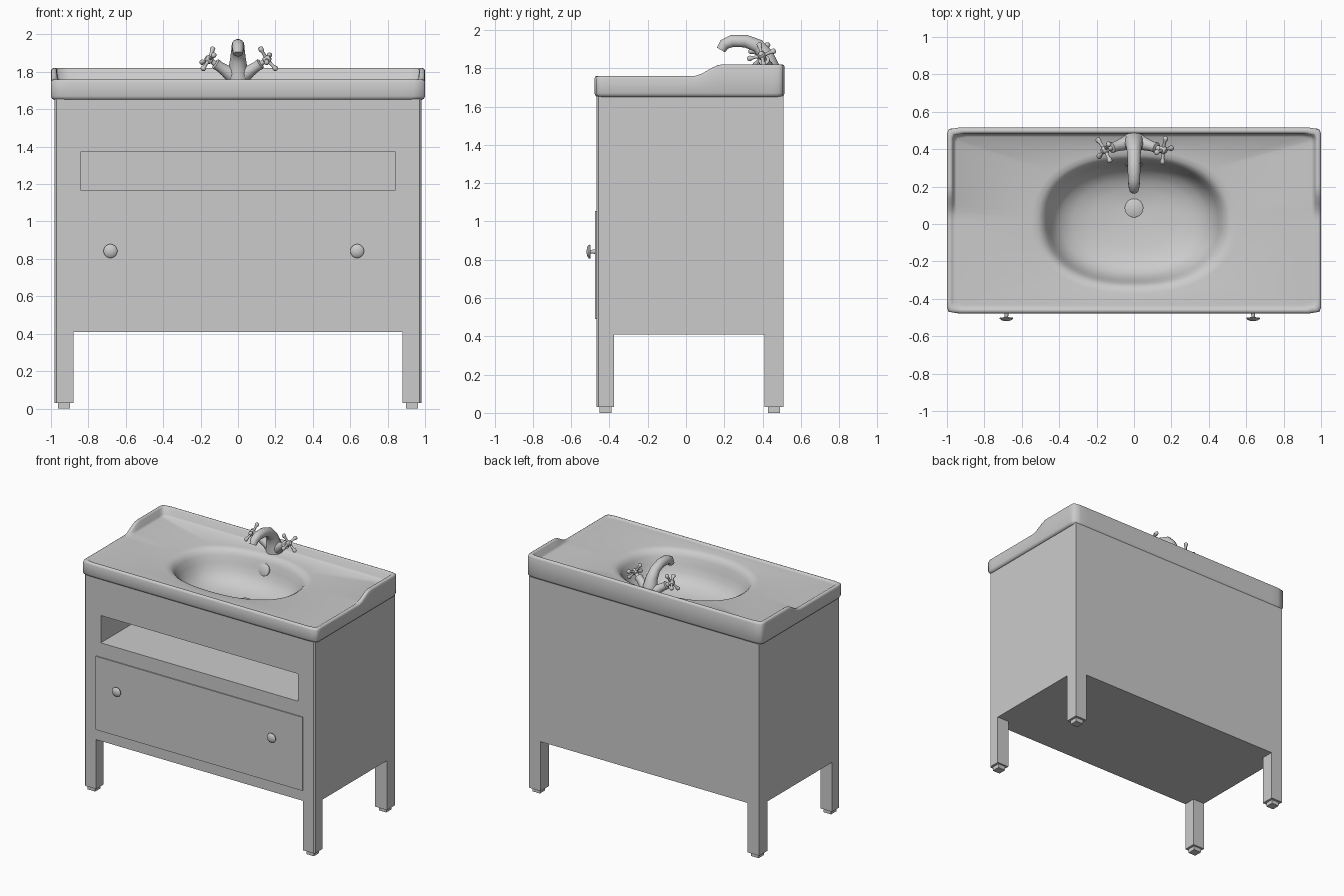
import bpy, bmesh, math
from mathutils import Vector

cube = bpy.data.objects.get("Cube")
if cube:
    bpy.data.objects.remove(cube, do_unlink=True)

GREY = (0.6, 0.6, 0.6, 1)
grey = bpy.data.materials.new("plain grey")
grey.use_nodes = True
grey.diffuse_color = GREY
grey.node_tree.nodes["Principled BSDF"].inputs["Base Color"].default_value = GREY


def activate(ob):
    bpy.ops.object.select_all(action='DESELECT')
    ob.select_set(True)
    bpy.context.view_layer.objects.active = ob


def finish(name, bm, smooth=None):
    bmesh.ops.recalc_face_normals(bm, faces=bm.faces)
    me = bpy.data.meshes.new(name)
    bm.to_mesh(me)
    bm.free()
    me.materials.append(grey)
    ob = bpy.data.objects.new(name, me)
    bpy.context.collection.objects.link(ob)
    if smooth:
        activate(ob)
        bpy.ops.object.shade_smooth_by_angle(angle=math.radians(smooth))
    return ob


def box_mesh(x0, x1, y0, y1, z0, z1):
    bm = bmesh.new()
    bmesh.ops.create_cube(bm, size=1)
    for v in bm.verts:
        v.co = ((x0 + x1) / 2 + v.co.x * (x1 - x0),
                (y0 + y1) / 2 + v.co.y * (y1 - y0),
                (z0 + z1) / 2 + v.co.z * (z1 - z0))
    return bm


def box(name, *size):
    return finish(name, box_mesh(*size))


def lathe(bm, start, axis, profile, n=20):
    """Closed solid of revolution; profile is (distance along axis, radius)."""
    axis = Vector(axis).normalized()
    u = axis.orthogonal().normalized()
    w = axis.cross(u)
    rings = []
    for d, r in profile:
        c = Vector(start) + axis * d
        rings.append([bm.verts.new(c + r * (u * math.cos(a) + w * math.sin(a)))
                      for a in (2 * math.pi * i / n for i in range(n))])
    for a, b in zip(rings, rings[1:]):
        for i in range(n):
            j = (i + 1) % n
            bm.faces.new((a[i], a[j], b[j], b[i]))
    bm.faces.new(rings[0])
    bm.faces.new(rings[-1])


# Cabinet with legs: one block, with the niche, leg gaps and bowl well cut out
bm = box_mesh(-0.98, 0.98, -0.468, 0.51, 0.03, 1.655)
corners = [e for e in bm.edges if all(v.co.y < 0 for v in e.verts)
           and e.verts[0].co.x == e.verts[1].co.x]
corners = [e for e in corners if e.verts[0].co.z != e.verts[1].co.z]
bmesh.ops.bevel(bm, geom=corners, offset=0.01, segments=1, affect='EDGES')
cabinet = finish("cabinet", bm)
cuts = [(-0.84, 0.84, -1, 0.47, 1.165, 1.375),
        (-0.88, 0.88, -1, 1, -1, 0.41),
        (-1.5, 1.5, -0.375, 0.41, -1, 0.41),
        (-0.94, 0.94, -0.43, 0.47, 1.4, 2)]
for cut in cuts:
    cutter = box("cutter", *cut)
    mod = cabinet.modifiers.new("cut", 'BOOLEAN')
    mod.operation, mod.solver, mod.object = 'DIFFERENCE', 'EXACT', cutter
    activate(cabinet)
    bpy.ops.object.modifier_apply(modifier=mod.name)
    bpy.data.objects.remove(cutter, do_unlink=True)

# Feet under the legs
for side, x in (("left", 0.93), ("right", -0.93)):
    for end, y in (("front", -0.421), ("back", 0.46)):
        box(f"{end}_{side}_foot", x - 0.032, x + 0.032, y - 0.032, y + 0.032, 0, 0.03)

# Drawer front and its knobs
box("drawer_front", -0.88, 0.88, -0.476, -0.46, 0.49, 1.055)
for side, x in (("left", 0.637), ("right", -0.682)):
    bm = bmesh.new()
    lathe(bm, (x, -0.47, 0.842), (0, -1, 0),
          [(0, 0.012), (0.028, 0.009), (0.03, 0.035), (0.036, 0.037), (0.044, 0.028), (0.049, 0.01)])
    finish(f"{side}_knob", bm, 50)

# Washbasin: rings lofted from the underside over the rim and down into the bowl
X, Y0, Y1, N = 1.0, -0.478, 0.515, 32


def rim_height(y):
    t = min(max((y - 0.04) / 0.15, 0), 1)
    return 1.76 + 0.06 * t * t * (3 - 2 * t)


steps = [-1 + 2 * i / N for i in range(N)]
square = ([(s, -1) for s in steps] + [(1, s) for s in steps]
          + [(-s, 1) for s in steps] + [(-1, -s) for s in steps])


def rect_ring(inset, z, radius=0.03):
    pts = []
    xa, ya, yb = X - inset, Y0 + inset, Y1 - inset
    for s, t in square:
        p = Vector((s * xa, (ya + yb) / 2 + t * (yb - ya) / 2))
        c = Vector((min(max(p.x, radius - xa), xa - radius),
                    min(max(p.y, ya + radius), yb - radius)))
        if (p - c).length > radius:
            p = c + (p - c).normalized() * radius
        pts.append((p.x, p.y, z(p.y) if callable(z) else z))
    return pts


def bowl_ring(scale, z, shift=0.0):
    pts = []
    for s, t in square:
        a = math.atan2(t, s)
        k = (abs(math.cos(a)) ** 2.3 + abs(math.sin(a)) ** 2.3) ** (-1 / 2.3)
        pts.append((0.49 * scale * k * math.cos(a), 0.01 + shift + 0.34 * scale * k * math.sin(a), z))
    return pts


rings = [rect_ring(0.06, 1.65), rect_ring(0.018, 1.65), rect_ring(0.006, 1.655), rect_ring(0, 1.67),
         rect_ring(0, lambda y: rim_height(y) - 0.014),
         rect_ring(0.004, lambda y: rim_height(y) - 0.004),
         rect_ring(0.013, rim_height), rect_ring(0.022, rim_height),
         rect_ring(0.03, lambda y: rim_height(y) - 0.006),
         rect_ring(0.036, lambda y: min(rim_height(y) - 0.008, 1.765)),
         rect_ring(0.05, 1.752),
         bowl_ring(1.12, 1.746), bowl_ring(1.05, 1.741), bowl_ring(1.0, 1.727), bowl_ring(0.96, 1.70),
         bowl_ring(0.92, 1.65), bowl_ring(0.87, 1.60), bowl_ring(0.79, 1.555), bowl_ring(0.66, 1.523),
         bowl_ring(0.45, 1.502, 0.02), bowl_ring(0.22, 1.493, 0.04), bowl_ring(0.06, 1.49, 0.07)]
bm = bmesh.new()
loops = [[bm.verts.new(p) for p in ring] for ring in rings]
for a, b in zip(loops, loops[1:]):
    for i in range(len(a)):
        j = (i + 1) % len(a)
        bm.faces.new((a[i], a[j], b[j], b[i]))
bm.faces.new(loops[-1])
finish("washbasin", bm, 60)

# Drain plug and overflow cover
bm = bmesh.new()
lathe(bm, (0, 0.085, 1.485), (0, 0, 1), [(0, 0.05), (0.016, 0.05), (0.02, 0.044)], 32)
finish("drain", bm, 40)
bm = bmesh.new()
lathe(bm, (0, 0.335, 1.645), (0, -1, 0.35), [(0, 0.045), (0.022, 0.045), (0.028, 0.035)], 32)
finish("overflow_cover", bm, 40)

# Tap spout: a tapering tube along a curve
path = [(0.445, 1.74, 0.062), (0.435, 1.81, 0.052), (0.415, 1.87, 0.042), (0.375, 1.918, 0.036),
        (0.31, 1.942, 0.034), (0.24, 1.942, 0.033), (0.2, 1.925, 0.03), (0.183, 1.895, 0.025)]
curve = bpy.data.curves.new("tap_spout", 'CURVE')
curve.dimensions = '3D'
curve.bevel_depth = 1
curve.bevel_resolution = 5
curve.use_fill_caps = True
spline = curve.splines.new('POLY')
spline.points.add(len(path) - 1)
for point, (y, z, r) in zip(spline.points, path):
    point.co = (0, y, z, 1)
    point.radius = r
curve.materials.append(grey)
spout = bpy.data.objects.new("tap_spout", curve)
bpy.context.collection.objects.link(spout)
activate(spout)
bpy.ops.object.convert(target='MESH')
bpy.ops.object.shade_smooth_by_angle(angle=math.radians(50))

# Tap valves with cross handles
for side, sx in (("left", 1), ("right", -1)):
    base = Vector((sx * 0.02, 0.44, 1.775))
    axis = Vector((sx * 0.8, -0.26, 0.54)).normalized()
    bm = bmesh.new()
    lathe(bm, base, axis, [(0, 0.045), (0.06, 0.032), (0.1, 0.027), (0.125, 0.03), (0.13, 0.015),
                           (0.15, 0.013), (0.155, 0.02), (0.18, 0.02), (0.19, 0.012)])
    finish(f"{side}_valve", bm, 50)
    hub = base + axis * 0.168
    u = (Vector((0, 0, 1)) - axis * axis.z).normalized()
    w = axis.cross(u)
    bm = bmesh.new()
    for k in range(4):
        a = math.radians(20 + 90 * k)
        lathe(bm, hub, u * math.cos(a) + w * math.sin(a) + axis * 0.12,
              [(0, 0.011), (0.045, 0.008), (0.06, 0.014), (0.072, 0.014), (0.078, 0.007)], 12)
    finish(f"{side}_cross_handle", bm, 50)
